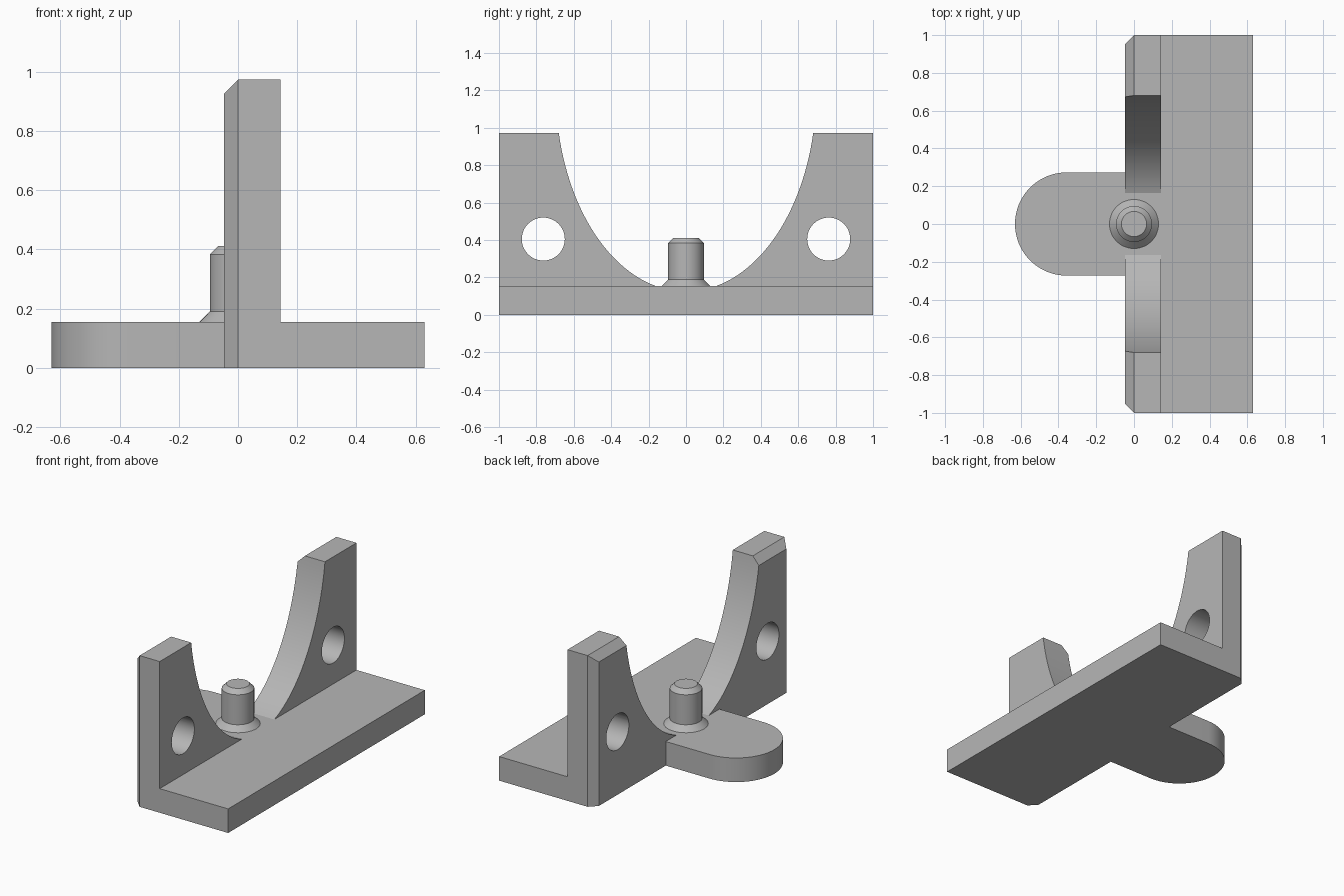
import bpy, bmesh
from math import sin, cos, pi, sqrt, radians
from mathutils import Vector

if "Cube" in bpy.data.objects:
    bpy.data.objects.remove(bpy.data.objects["Cube"])

BACK, FACE, EDGE = -0.047, 0.143, 0.63   # wall planes and base edge in x
FLOOR, TOP = 0.155, 0.973                # base top and wall top in z
CHAMFER = 0.047

grey = bpy.data.materials.new("plain grey")
grey.use_nodes = True
grey.diffuse_color = (0.47, 0.47, 0.47, 1)
grey.node_tree.nodes["Principled BSDF"].inputs["Base Color"].default_value = grey.diffuse_color


def finish(bm, name):
    bmesh.ops.recalc_face_normals(bm, faces=bm.faces)
    mesh = bpy.data.meshes.new(name)
    bm.to_mesh(mesh)
    bm.free()
    mesh.materials.append(grey)
    obj = bpy.data.objects.new(name, mesh)
    bpy.context.collection.objects.link(obj)
    return obj


def extrude(points, offset):
    """Solid from a closed outline pushed along offset."""
    bm = bmesh.new()
    face = bm.faces.new([bm.verts.new(p) for p in points])
    out = bmesh.ops.extrude_face_region(bm, geom=[face], use_keep_orig=True)
    moved = [g for g in out["geom"] if isinstance(g, bmesh.types.BMVert)]
    bmesh.ops.translate(bm, verts=moved, vec=Vector(offset))
    return bm


def activate(obj):
    bpy.ops.object.select_all(action="DESELECT")
    obj.select_set(True)
    bpy.context.view_layer.objects.active = obj


def smooth(obj):
    activate(obj)
    bpy.ops.object.shade_smooth_by_angle(angle=radians(30))


# Base plate with its rounded tongue and clipped rear corners
R = 0.273
arc = [(-EDGE + R - R * sin(a), R * cos(a))
       for a in (pi * i / 40 for i in range(41))]
outline = [(EDGE, -1), (EDGE, 1), (BACK + CHAMFER, 1), (BACK, 1 - CHAMFER), (BACK, R)]
outline += arc
outline += [(BACK, -R), (BACK, CHAMFER - 1), (BACK + CHAMFER, -1)]
smooth(finish(extrude([(x, y, 0) for x, y in outline], (0, 0, FLOOR)), "base_plate"))

# Upright wall: one side with an elliptical cutout, mirrored to the other
A, B, C = 0.696, 1.0756, 1.2
curve = []
for i in range(33):
    y = A * sin(radians(13.7 + (77.7 - 13.7) * i / 32))
    curve.append((y, C - B * sqrt(1 - (y / A) ** 2)))
curve[0], curve[-1] = (curve[0][0], FLOOR), (curve[-1][0], TOP)
profile = curve + [(1, TOP), (1, FLOOR)]
bm = extrude([(BACK, y, z) for y, z in profile], (FACE - BACK, 0, 0))

# Chamfer the rear top edge and rear outer edge
for point, normal in (((BACK, 0, TOP - CHAMFER), (-1, 0, 1)),
                      ((BACK, 1 - CHAMFER, 0), (-1, 1, 0))):
    cut = bmesh.ops.bisect_plane(bm, geom=bm.verts[:] + bm.edges[:] + bm.faces[:],
                                 plane_co=point, plane_no=normal, clear_outer=True)
    rim = [e for e in bm.edges if e.is_boundary]
    bmesh.ops.holes_fill(bm, edges=rim, sides=0)
wall = finish(bm, "upright_wall")

# Mounting hole
bm = bmesh.new()
bmesh.ops.create_cone(bm, cap_ends=True, segments=48, radius1=0.115, radius2=0.115, depth=1)
cutter = finish(bm, "hole_cutter")
cutter.rotation_euler.y = pi / 2
cutter.location = (0, 0.763, 0.405)
cutter.hide_render = True
hole = wall.modifiers.new("hole", "BOOLEAN")
hole.operation, hole.solver, hole.object = "DIFFERENCE", "EXACT", cutter
mirror = wall.modifiers.new("mirror", "MIRROR")
mirror.use_axis = (False, True, False)
mirror.use_mirror_merge = False
activate(wall)
for name in ("hole", "mirror"):
    bpy.ops.object.modifier_apply(modifier=name)
bpy.data.objects.remove(cutter)
smooth(wall)

# Locating pin with flared foot and chamfered tip
bm = bmesh.new()
pin = [(0.13, FLOOR), (0.095, 0.19), (0.095, 0.383), (0.067, 0.411)]
SIDES = 48
rings = [[bm.verts.new((r * cos(2 * pi * i / SIDES), r * sin(2 * pi * i / SIDES), z))
          for i in range(SIDES)] for r, z in pin]
for low, high in zip(rings, rings[1:]):
    for i in range(SIDES):
        j = (i + 1) % SIDES
        bm.faces.new((low[i], low[j], high[j], high[i]))
bm.faces.new(rings[-1])
bm.faces.new(rings[0][::-1])
smooth(finish(bm, "locating_pin"))
